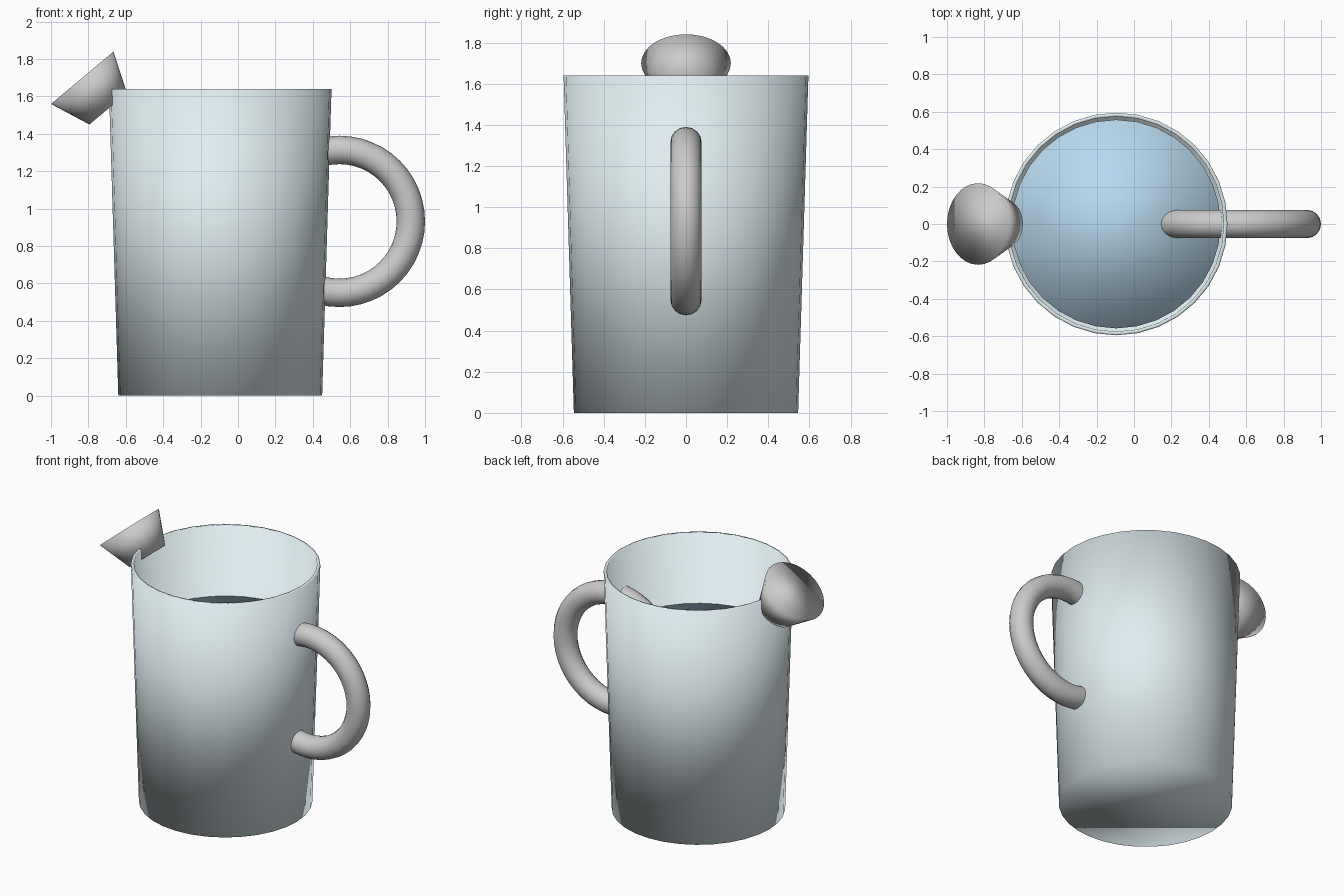
import bpy
from math import radians

if "Cube" in bpy.data.objects:
    bpy.data.objects.remove(bpy.data.objects["Cube"])

BODY_X = -0.095


def colour(obj, name, rgb):
    mat = bpy.data.materials.new(name)
    mat.diffuse_color = (*rgb, 1)
    mat.use_nodes = True
    mat.node_tree.nodes["Principled BSDF"].inputs["Base Color"].default_value = mat.diffuse_color
    obj.data.materials.append(mat)


def tapered(name, r_low, r_high, z_low, z_high, x=BODY_X, tilt=0):
    depth = z_high - z_low
    bpy.ops.mesh.primitive_cone_add(vertices=32, radius1=r_low, radius2=r_high, depth=depth,
                                    location=(x, 0, z_low + depth / 2), rotation=(0, tilt, 0))
    obj = bpy.context.object
    obj.name = name
    bpy.ops.object.shade_smooth()
    return obj


# Open, thin-walled jug body
body = tapered("jug_body", 0.545, 0.595, 0, 1.64)
import bmesh
bm = bmesh.new()
bm.from_mesh(body.data)
top = [f for f in bm.faces if f.normal.z > 0.9]
bmesh.ops.delete(bm, geom=top, context='FACES_ONLY')
bm.to_mesh(body.data)
bm.free()
wall = body.modifiers.new("wall", 'SOLIDIFY')
wall.thickness = 0.02
wall.offset = -1
colour(body, "pale_glass", (0.75, 0.85, 0.88))

# Liquid filling the jug
liquid = tapered("liquid", 0.523, 0.558, 0.03, 1.16)
colour(liquid, "pale_blue", (0.48, 0.70, 0.86))

# Spout: tilted frustum piercing the rim
tapered("spout", 0.131, 0.218, 1.509, 1.725, x=-0.7635, tilt=radians(-40))

# Handle: full ring passing through the wall
bpy.ops.mesh.primitive_torus_add(major_radius=0.382, minor_radius=0.076, major_segments=48,
                                 minor_segments=16, location=(0.542, 0, 0.932),
                                 rotation=(radians(90), 0, 0))
bpy.context.object.name = "handle"
bpy.ops.object.shade_smooth()
